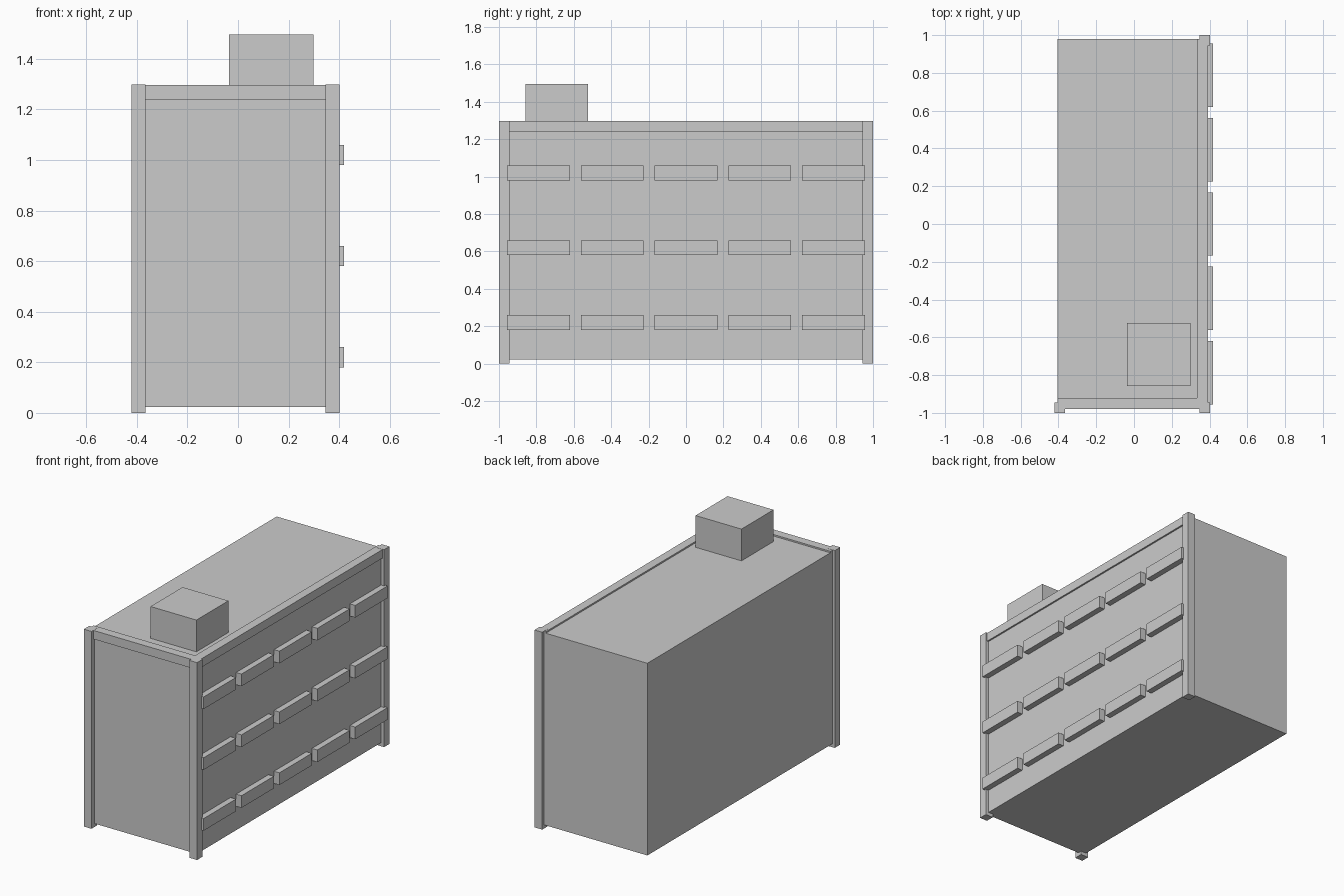
import bpy
import bmesh

if "Cube" in bpy.data.objects:
    bpy.data.objects.remove(bpy.data.objects["Cube"])


def box(name, x, y, z):
    """Axis-aligned box from (min, max) ranges."""
    bm = bmesh.new()
    bmesh.ops.create_cube(bm, size=1)
    for v in bm.verts:
        v.co = [r[0] if c < 0 else r[1] for c, r in zip(v.co, (x, y, z))]
    mesh = bpy.data.meshes.new(name)
    bm.to_mesh(mesh)
    bm.free()
    obj = bpy.data.objects.new(name, mesh)
    bpy.context.collection.objects.link(obj)
    return obj


# Main building block
box("building_body", (-0.405, 0.38), (-0.97, 0.98), (0.023, 1.287))

# Corner posts
box("front_left_post", (-0.422, -0.366), (-1.0, -0.944), (0, 1.298))
box("front_right_post", (0.346, 0.402), (-1.0, -0.944), (0, 1.298))
box("back_right_post", (0.346, 0.402), (0.944, 1.0), (0, 1.298))

# Roof edge beams between the posts
box("front_roof_beam", (-0.405, 0.39), (-0.98, -0.922), (1.24, 1.297))
box("side_roof_beam", (0.334, 0.391), (-0.98, 0.98), (1.24, 1.297))

# Rows of ledges on the right wall
for row in range(3):
    z = 0.18 + 0.4 * row
    for col in range(5):
        y = (col - 2) * 0.394
        box(f"wall_ledge_{row + 1}_{col + 1}", (0.37, 0.419),
            (y - 0.168, y + 0.168), (z, z + 0.08))

# Rooftop unit
box("rooftop_unit", (-0.036, 0.298), (-0.858, -0.525), (1.27, 1.496))
